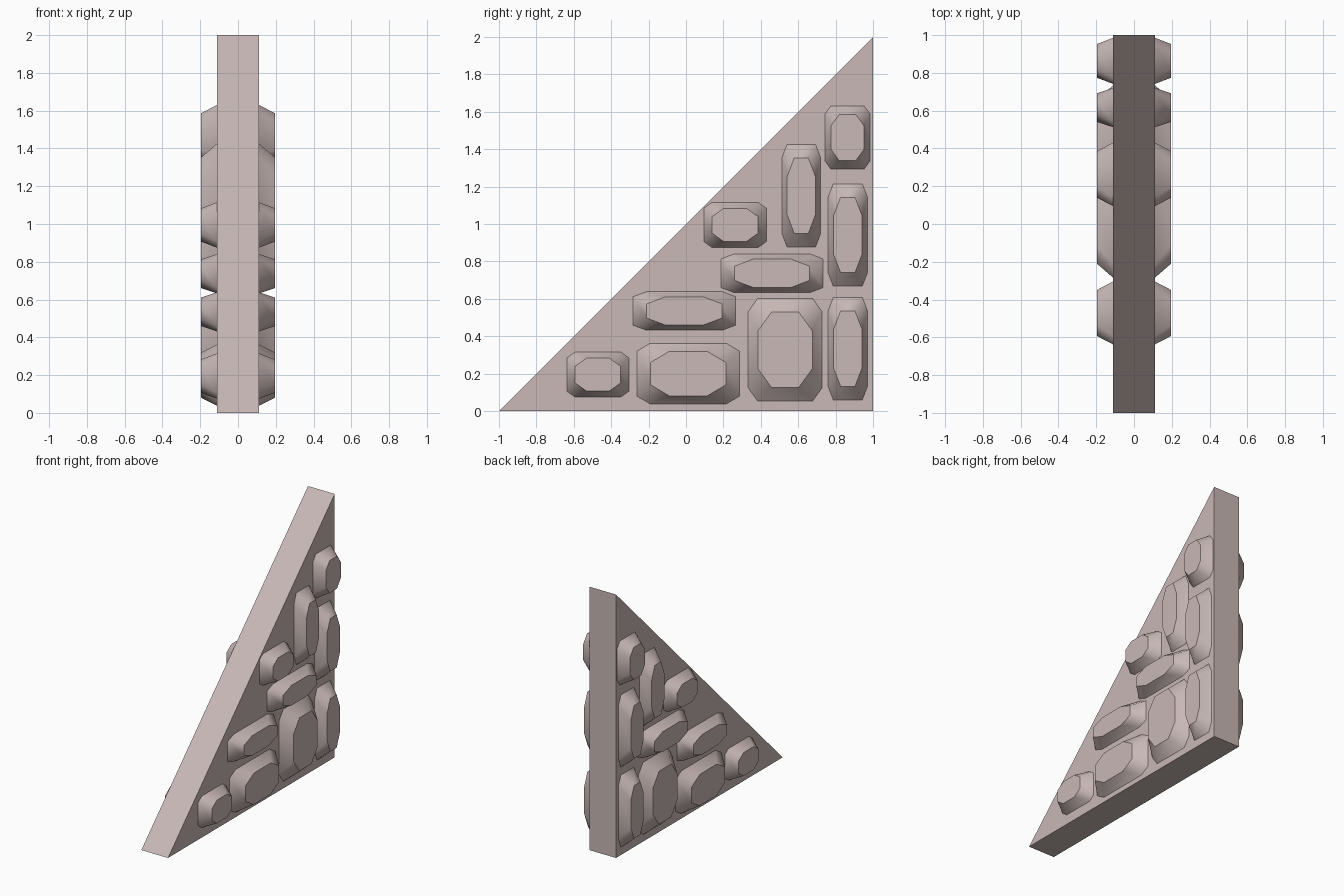
import bpy
import bmesh

if "Cube" in bpy.data.objects:
    bpy.data.objects.remove(bpy.data.objects["Cube"])

PLATE = 0.112   # half thickness of the wall
FACE = 0.196    # half thickness across the raised stones

mat = bpy.data.materials.new("pale_stone")
mat.diffuse_color = (0.58, 0.48, 0.465, 1)
mat.use_nodes = True
mat.node_tree.nodes["Principled BSDF"].inputs["Base Color"].default_value = mat.diffuse_color


def loft(name, rings, smooth_sides=False):
    """Skin a list of (x, [(y, z), ...]) rings and cap both ends."""
    bm = bmesh.new()
    loops = [[bm.verts.new((x, y, z)) for y, z in pts] for x, pts in rings]
    n = len(loops[0])
    for a, b in zip(loops, loops[1:]):
        for i in range(n):
            j = (i + 1) % n
            f = bm.faces.new((a[i], a[j], b[j], b[i]))
            f.smooth = smooth_sides
    bm.faces.new(loops[0])
    bm.faces.new(loops[-1])
    # keep each ring crisp, blend only around the sides
    for loop in loops:
        for i in range(n):
            bm.edges.get((loop[i], loop[(i + 1) % n])).smooth = False
    bmesh.ops.recalc_face_normals(bm, faces=bm.faces)
    mesh = bpy.data.meshes.new(name)
    bm.to_mesh(mesh)
    bm.free()
    mesh.materials.append(mat)
    obj = bpy.data.objects.new(name, mesh)
    bpy.context.collection.objects.link(obj)
    return obj


def octagon(cy, cz, w, h, cut):
    """Rectangle with corners cut by a fraction of each side."""
    a, b = w / 2, h / 2
    c, d = a - w * cut, b - h * cut
    pts = [(a, -d), (a, d), (c, b), (-c, b), (-a, d), (-a, -d), (-c, -b), (c, -b)]
    return [(cy + y, cz + z) for y, z in pts]


# Triangular wall
triangle = [(-1, 0), (1, 0), (1, 2)]
loft("triangular_wall", [(-PLATE, triangle), (PLATE, triangle)])

# Stones running through the wall: y min, y max, z min, z max
stones = [
    (0.742, 0.985, 1.295, 1.63),
    (0.513, 0.72, 0.878, 1.425),
    (0.76, 0.97, 0.668, 1.215),
    (0.095, 0.43, 0.875, 1.115),
    (0.187, 0.733, 0.633, 0.84),
    (-0.283, 0.265, 0.432, 0.638),
    (-0.637, -0.305, 0.075, 0.315),
    (-0.263, 0.287, 0.038, 0.362),
    (0.332, 0.728, 0.053, 0.602),
    (0.76, 0.97, 0.06, 0.607),
]
for k, (y0, y1, z0, z1) in enumerate(stones, 1):
    cy, cz, w, h = (y0 + y1) / 2, (z0 + z1) / 2, y1 - y0, z1 - z0
    outer = octagon(cy, cz, w, h, 0.13)
    inner = octagon(cy, cz, w * 0.735, h * 0.735, 0.25)
    loft(f"stone_{k}", [(-FACE, inner), (-PLATE, outer), (PLATE, outer), (FACE, inner)], True)
